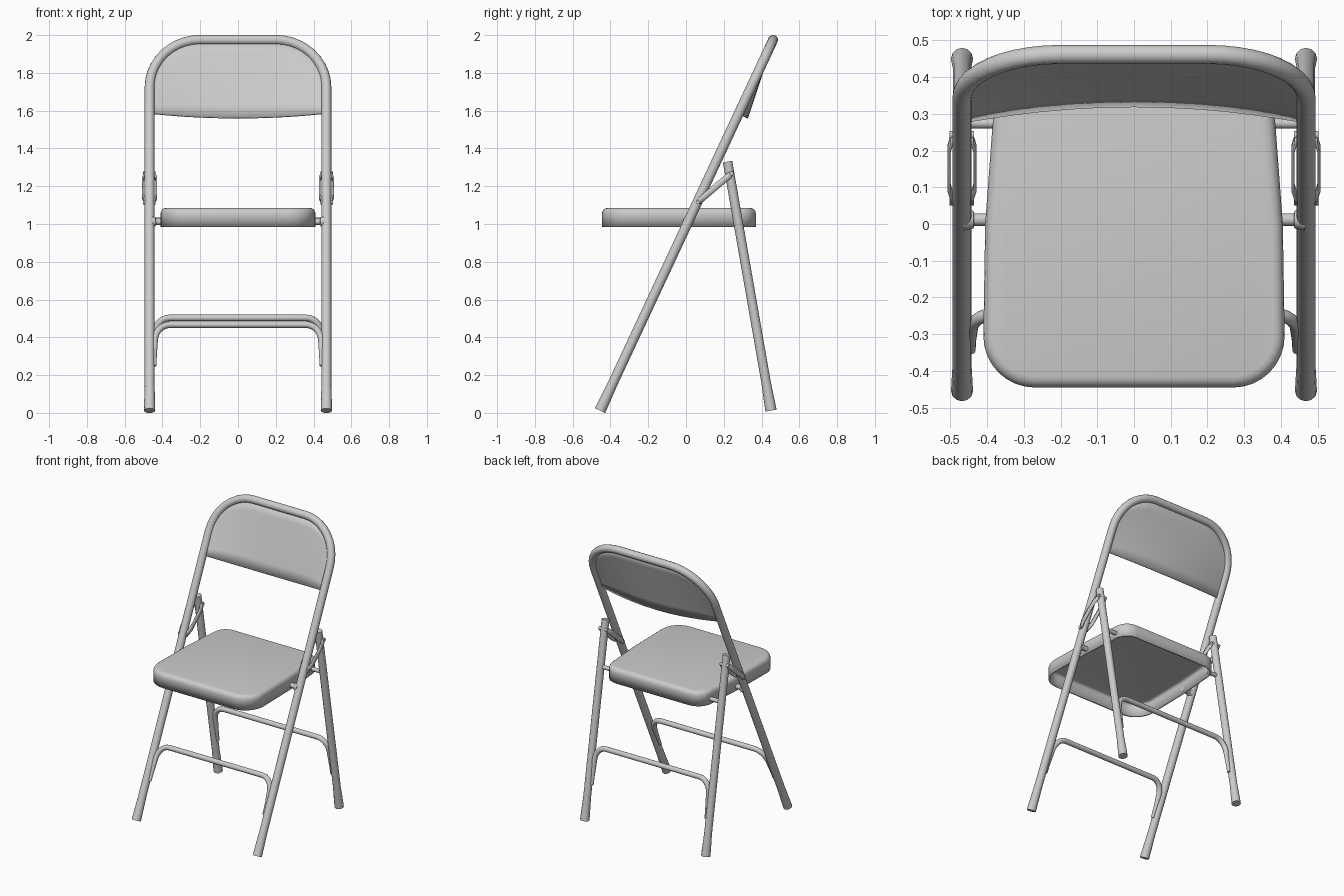
import bpy, bmesh, math
from mathutils import Vector

if "Cube" in bpy.data.objects:
    bpy.data.objects.remove(bpy.data.objects["Cube"], do_unlink=True)

GREY = (0.6, 0.6, 0.6, 1)
steel = bpy.data.materials.new("grey_painted_steel")
steel.use_nodes = True
steel.diffuse_color = GREY
steel.node_tree.nodes["Principled BSDF"].inputs["Base Color"].default_value = GREY


def finish(obj, angle=40):
    """Assign the paint and smooth everything but the sharp edges."""
    if not obj.data.materials:
        obj.data.materials.append(steel)
    bpy.ops.object.select_all(action="DESELECT")
    obj.select_set(True)
    bpy.context.view_layer.objects.active = obj
    bpy.ops.object.shade_smooth_by_angle(angle=math.radians(angle))
    return obj


def from_bmesh(name, bm):
    bmesh.ops.recalc_face_normals(bm, faces=bm.faces)
    mesh = bpy.data.meshes.new(name)
    bm.to_mesh(mesh)
    bm.free()
    obj = bpy.data.objects.new(name, mesh)
    bpy.context.collection.objects.link(obj)
    return obj


def tube(name, points, radii):
    """Round tube along a path, with a radius for each point."""
    curve = bpy.data.curves.new(name, "CURVE")
    curve.dimensions = "3D"
    curve.bevel_depth = 1
    curve.bevel_resolution = 4
    curve.use_fill_caps = True
    spline = curve.splines.new("POLY")
    spline.points.add(len(points) - 1)
    for point, co, radius in zip(spline.points, points, radii):
        point.co = (*co, 1)
        point.radius = radius
    path = bpy.data.objects.new(name + "_path", curve)
    bpy.context.collection.objects.link(path)
    bpy.context.view_layer.update()
    mesh = bpy.data.meshes.new_from_object(
        path.evaluated_get(bpy.context.evaluated_depsgraph_get()))
    bpy.data.objects.remove(path, do_unlink=True)
    obj = bpy.data.objects.new(name, mesh)
    bpy.context.collection.objects.link(obj)
    mesh.materials.clear()
    return finish(obj)


def front_y(z):
    return -0.455 + (z - 0.012) * 0.4668


def rear_y(z):
    return 0.45 - (z - 0.012) * 0.1745


def arc(cx, cy, rx, ry, start, end, steps):
    angles = [math.radians(start + (end - start) * i / steps) for i in range(steps + 1)]
    return [(cx + rx * math.cos(a), cy + ry * math.sin(a)) for a in angles]


def mirrored(half):
    return half + [(-x, z) for x, z in reversed(half)]


# Front frame: two legs joined by the rounded top
X, R = 0.468, 0.026
half = [(X, 0.012), (X, 0.05), (X, 0.16)] + arc(0.2, 1.725, X - 0.2, 0.25, 0, 90, 10)
profile = mirrored(half)
radii = [0.03, 0.029, R] + [R] * (len(half) - 3)
tube("front_frame", [(x, front_y(z), z) for x, z in profile], radii + radii[::-1])

# Crossbars with bent-down ends, in the plane of each pair of legs
for name, y_at, top in (("front_crossbar", front_y, 0.467), ("rear_crossbar", rear_y, 0.503)):
    half = [(0.442, 0.25), (0.442, 0.3)] + arc(0.362, top - 0.09, 0.08, 0.09, 0, 90, 6)
    radii = [0.011, 0.012] + [0.0175] * (len(half) - 2)
    tube(name, [(x, y_at(z), z) for x, z in mirrored(half)], radii + radii[::-1])

for side, s in (("left", 1), ("right", -1)):
    # Rear leg with a flared foot
    tube(side + "_rear_leg", [(s * X, rear_y(z), z) for z in (0.012, 0.05, 0.16, 1.33)],
         [0.03, 0.029, 0.025, 0.025])

    # Pivot pins that carry the seat, with a collar on the front one
    y, z = front_y(1.012), 1.012
    tube(side + "_front_pin", [(s * x, y, z) for x in (0.39, 0.435, 0.437, 0.465)],
         [0.017, 0.017, 0.024, 0.03])
    y, z = rear_y(1.02), 1.02
    tube(side + "_rear_pin", [(s * x, y, z) for x in (0.37, 0.46)], [0.014, 0.014])

    # Folding links: a bowed flat bar on either side of the tubes
    low, high = Vector((0, 0.062, 1.115)), Vector((0, 0.242, 1.268))
    along = (high - low).normalized()
    across = Vector((0, -along.z, along.y)) * 0.017
    for place, sign in (("outer", 1), ("inner", -1)):
        bm = bmesh.new()
        rows = []
        for t, gap, width in ((0, 0.026, 0.7), (0.08, 0.028, 1), (0.2, 0.035, 1),
                              (0.8, 0.035, 1), (0.92, 0.028, 1), (1, 0.026, 0.7)):
            centre = low.lerp(high, t)
            centre.x = s * (X + sign * gap)
            rows.append([bm.verts.new(centre + across * width * k) for k in (-1, 1)])
        for a, b in zip(rows, rows[1:]):
            bm.faces.new((a[0], a[1], b[1], b[0]))
        link = from_bmesh(f"{side}_{place}_link", bm)
        solid = link.modifiers.new("thickness", "SOLIDIFY")
        solid.thickness = 0.008
        solid.offset = 0
        finish(link, 30)
    for place, spot in (("front", low), ("rear", high)):
        tube(f"{side}_{place}_rivet",
             [(s * x, spot.y, spot.z) for x in (0.436, 0.502)], [0.011, 0.011])

# Seat: rounded pan, open underneath
outline = (arc(0.28, 0.27, 0.105, 0.1, 0, 90, 6) + arc(-0.28, 0.27, 0.105, 0.1, 90, 180, 6)
           + [(-0.405, 0.0)] + arc(-0.27, -0.305, 0.14, 0.14, 180, 270, 8)
           + arc(0.27, -0.305, 0.14, 0.14, 270, 360, 8) + [(0.405, 0.0)])
bm = bmesh.new()
base = bm.faces.new([bm.verts.new((x, y, 0.985)) for x, y in outline])
ext = bmesh.ops.extrude_face_region(bm, geom=[base])
top_verts = [v for v in ext["geom"] if isinstance(v, bmesh.types.BMVert)]
bmesh.ops.translate(bm, verts=top_verts, vec=(0, 0, 0.1))
bm.normal_update()
for face in [f for f in bm.faces if all(v.co.z < 1 for v in f.verts)]:
    bmesh.ops.delete(bm, geom=[face], context="FACES_ONLY")
rim = [e for e in bm.edges if all(v.co.z > 1.05 for v in e.verts)]
bmesh.ops.bevel(bm, geom=rim, offset=0.03, segments=4, profile=0.5, affect="EDGES")
seat = from_bmesh("seat", bm)
if max(seat.data.polygons, key=lambda p: p.area).normal.z < 0:
    seat.data.flip_normals()
solid = seat.modifiers.new("thickness", "SOLIDIFY")
solid.thickness = 0.012
solid.offset = -1
finish(seat)

# Backrest: sheet bowed backwards, filling the top of the frame
bm = bmesh.new()
columns, rows = 16, 6
grid = []
for i in range(columns + 1):
    x = 0.46 * math.sin(math.pi * (i / columns - 0.5))
    bow = 1 - (x / 0.46) ** 2
    low = 1.585 - 0.025 * bow
    reach = max(0.0, (abs(x) - 0.2) / 0.268)
    high = 1.725 + 0.25 * math.sqrt(max(0.0, 1 - reach ** 2))
    column = []
    for j in range(rows + 1):
        z = low + (high - low) * j / rows
        y = front_y(z) + 0.055 * bow * (1 - j / rows)
        column.append(bm.verts.new((x, y, z)))
    grid.append(column)
for a, b in zip(grid, grid[1:]):
    for j in range(rows):
        bm.faces.new((a[j], b[j], b[j + 1], a[j + 1]))
back = from_bmesh("backrest", bm)
solid = back.modifiers.new("thickness", "SOLIDIFY")
solid.thickness = 0.01
solid.offset = 0
finish(back)
